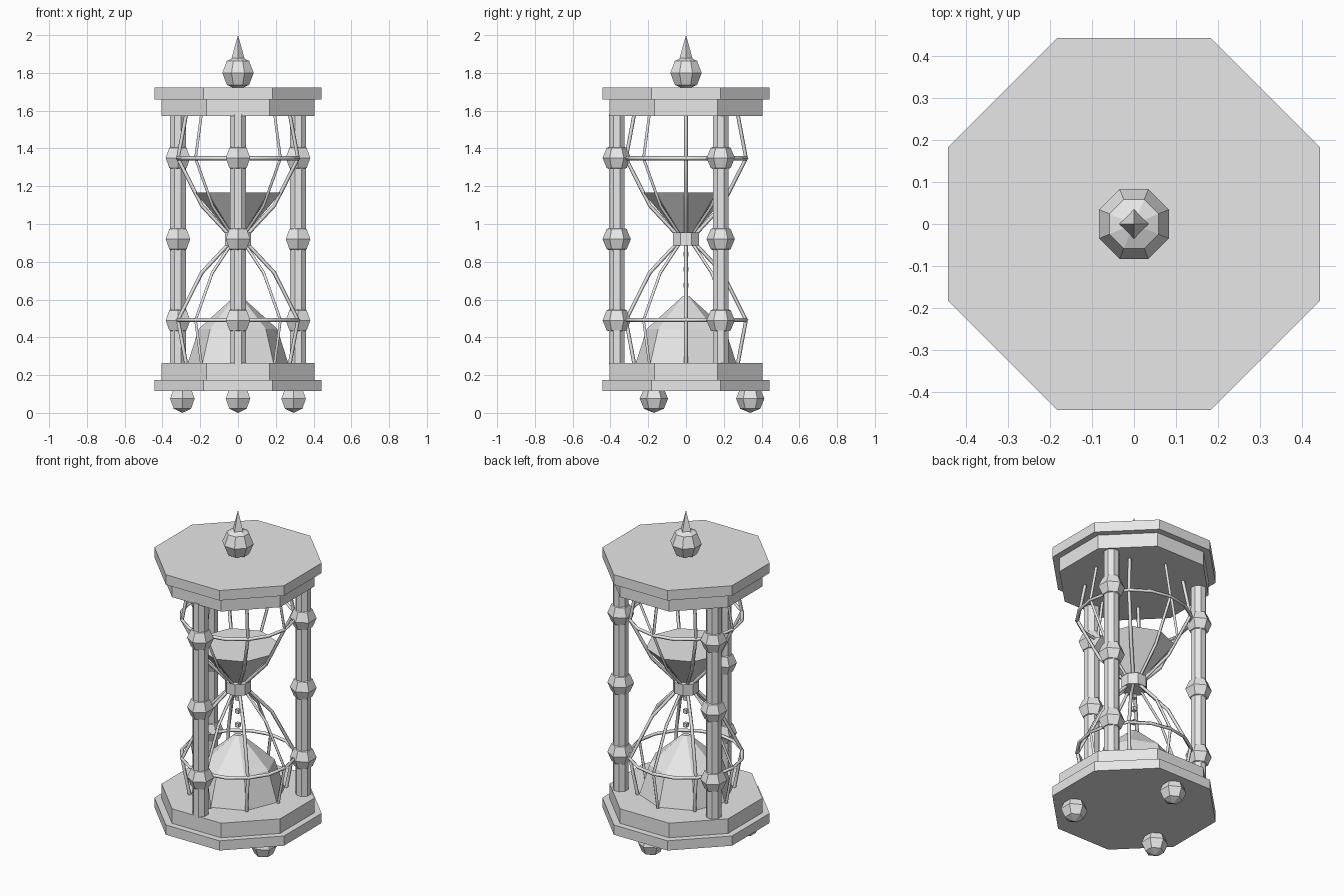
import bpy, bmesh, math
from mathutils import Matrix, Vector

if "Cube" in bpy.data.objects:
    bpy.data.objects.remove(bpy.data.objects["Cube"])

grey = bpy.data.materials.new("plain_grey")
grey.diffuse_color = (0.8, 0.8, 0.8, 1)
grey.use_nodes = True
grey.node_tree.nodes["Principled BSDF"].inputs["Base Color"].default_value = grey.diffuse_color


def finish(name, bm):
    bmesh.ops.recalc_face_normals(bm, faces=bm.faces)
    mesh = bpy.data.meshes.new(name)
    bm.to_mesh(mesh)
    bm.free()
    mesh.materials.append(grey)
    ob = bpy.data.objects.new(name, mesh)
    bpy.context.collection.objects.link(ob)
    return ob


def lathe(name, profile, sides, turn=0.0, at=(0, 0)):
    """Faceted solid from (radius, z) pairs, bottom to top; radius 0 is a tip."""
    bm = bmesh.new()
    rings = []
    for r, z in profile:
        n = sides if r > 0 else 1
        rings.append([bm.verts.new((at[0] + r * math.cos(turn + math.tau * i / sides),
                                    at[1] + r * math.sin(turn + math.tau * i / sides), z))
                      for i in range(n)])
    for a, b in zip(rings, rings[1:]):
        for i in range(sides):
            j = (i + 1) % sides
            quad = [a[i % len(a)], a[j % len(a)], b[j % len(b)], b[i % len(b)]]
            bm.faces.new(list(dict.fromkeys(quad)))
    for ring in (rings[0], rings[-1]):
        if len(ring) > 1:
            bm.faces.new(ring)
    return finish(name, bm)


def ball(name, r, z, sides, turn, at=(0, 0)):
    k = r * math.sqrt(0.5)
    lathe(name, [(0, z - r), (k, z - k), (r, z), (k, z + k), (0, z + r)], sides, turn, at)


def wire(name, points, r, closed=False):
    """Thin square-section wire through the points."""
    cu = bpy.data.curves.new(name, 'CURVE')
    cu.dimensions = '3D'
    cu.bevel_depth = r
    cu.bevel_resolution = 0
    cu.use_fill_caps = True
    sp = cu.splines.new('POLY')
    sp.points.add(len(points) - 1)
    for p, co in zip(sp.points, points):
        p.co = (*co, 1)
    sp.use_cyclic_u = closed
    cu.materials.append(grey)
    ob = bpy.data.objects.new(name, cu)
    bpy.context.collection.objects.link(ob)


def polar(r, a):
    return r * math.cos(a), r * math.sin(a)


FLAT = math.pi / 8
OCT = 1 / math.cos(FLAT)      # apothem to corner radius

# Stepped octagonal plates at both ends
for name, w, z0, z1 in (("base_plate", 0.443, 0.115, 0.175), ("base_step", 0.405, 0.175, 0.265),
                        ("top_step", 0.405, 1.573, 1.66), ("top_plate", 0.443, 1.66, 1.722)):
    lathe(name, [(w * OCT, z0), (w * OCT, z1)], 8, FLAT)

# Three posts with beads, and three feet between them
for i in range(3):
    a = -math.pi / 2 + i * math.tau / 3
    p = polar(0.367, a)
    lathe(f"post_{i}", [(0.045, 0.26), (0.045, 1.58)], 8, FLAT, p)
    for j, z in enumerate((0.49, 0.92, 1.35)):
        ball(f"post_bead_{i}_{j}", 0.075, z, 6, math.pi / 2, p)
    ball(f"foot_{i}", 0.075, 0.075, 6, math.pi / 2, polar(0.34, a + math.pi))

# Finial ball and spike
ball("finial_ball", 0.09, 1.80, 8, FLAT)
lathe("finial_spike", [(0.038, 1.865), (0, 2.0)], 4)

# Neck collar
lathe("neck_collar", [(0.075, 0.886), (0.075, 0.955)], 8, FLAT)

# Wire cage: upper half and its mirror below the neck
MID = 0.92
for side, s in (("upper", 1), ("lower", -1)):
    ring_z = MID + s * 0.428
    wire(f"{side}_hoop", [(*polar(0.32, math.tau * i / 16), ring_z) for i in range(16)],
         0.011, True)
    for i in range(8):
        a = math.tau * i / 8
        wire(f"{side}_rib_{i}",
             [(*polar(r, a), MID + s * h) for r, h in
              ((0.275, 0.655), (0.318, 0.428), (0.192, 0.178), (0.04, 0.015))], 0.01)

# Sand: funnel above, heap below, falling grains between
lathe("upper_sand", [(0.035, 0.94), (0.228, 1.167)], 8)
lathe("lower_sand", [(0.267, 0.26), (0.208, 0.445), (0.02, 0.615)], 8)
for i, z in enumerate((0.84, 0.76, 0.675)):
    bm = bmesh.new()
    bmesh.ops.create_cube(bm, size=0.024, matrix=Matrix.Translation(Vector((0, 0, z))))
    finish(f"grain_{i}", bm)
